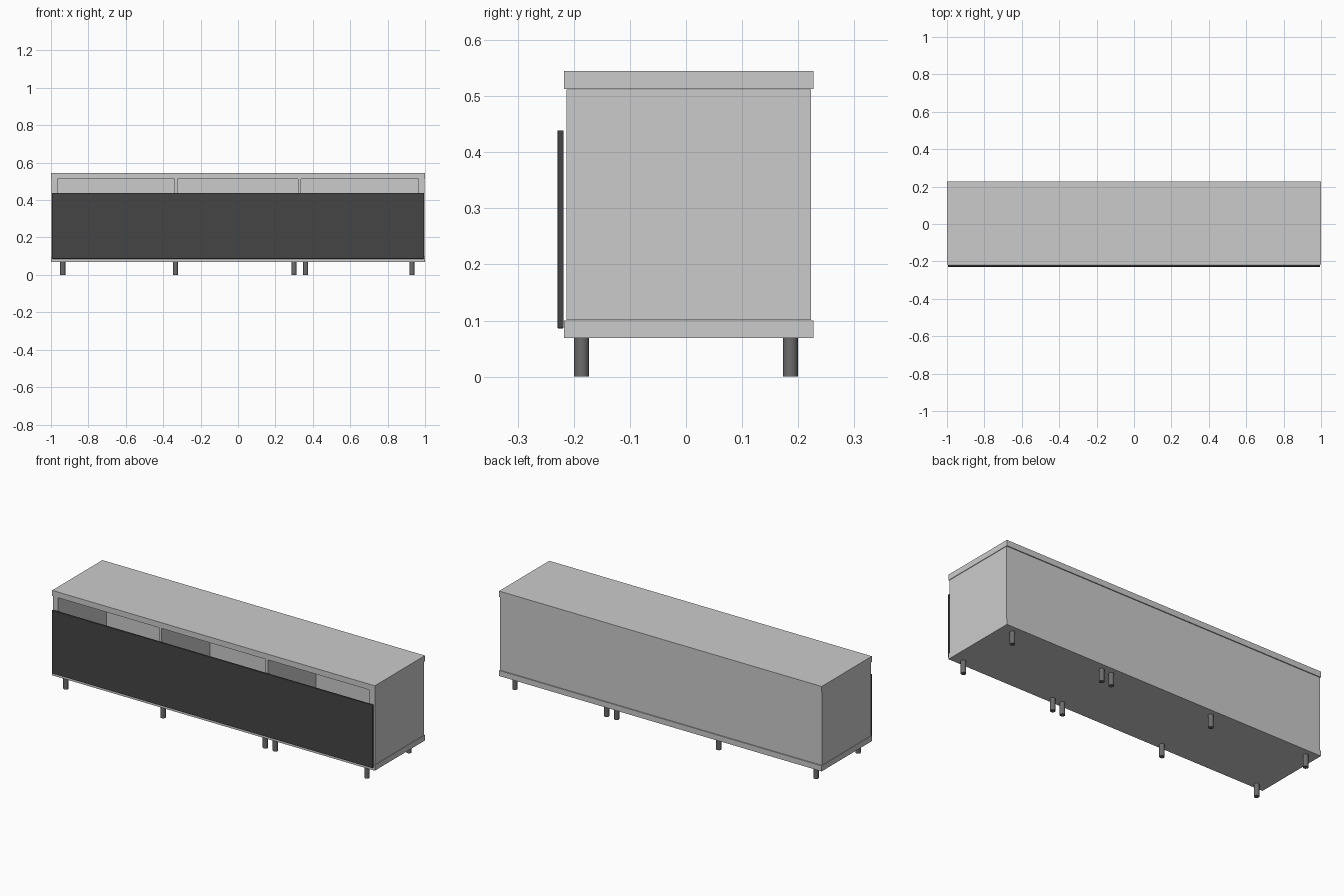
import bpy
import bmesh

if "Cube" in bpy.data.objects:
    bpy.data.objects.remove(bpy.data.objects["Cube"])


def material(name, shade):
    mat = bpy.data.materials.new(name)
    mat.diffuse_color = (shade, shade, shade, 1)
    mat.use_nodes = True
    mat.node_tree.nodes["Principled BSDF"].inputs["Base Color"].default_value = mat.diffuse_color
    return mat


def finish(name, bm, mat=None):
    mesh = bpy.data.meshes.new(name)
    bm.to_mesh(mesh)
    bm.free()
    obj = bpy.data.objects.new(name, mesh)
    bpy.context.collection.objects.link(obj)
    if mat:
        mesh.materials.append(mat)
    return obj


def box(name, x, y, z, mat=None):
    """Box from (min, max) ranges on each axis."""
    bm = bmesh.new()
    bmesh.ops.create_cube(bm, size=1)
    for v in bm.verts:
        v.co = [r[0] if c < 0 else r[1] for c, r in zip(v.co, (x, y, z))]
    return finish(name, bm, mat)


def leg(name, x, y, mat):
    bm = bmesh.new()
    bmesh.ops.create_cone(bm, cap_ends=True, segments=32,
                          radius1=0.0135, radius2=0.0135, depth=0.07)
    for f in bm.faces:
        f.smooth = len(f.verts) == 4
    for e in bm.edges:
        e.smooth = all(len(f.verts) == 4 for f in e.link_faces)
    obj = finish(name, bm, mat)
    obj.location = (x, y, 0.035)


dark = material("dark_front", 0.06)
metal = material("leg_metal", 0.15)

SLAB_Y = (-0.217, 0.227)
BODY_Y = (-0.213, 0.223)
BODY_Z = (0.101, 0.512)

# Top and bottom slabs
box("top_slab", (-1, 1), SLAB_Y, (0.513, 0.545))
box("bottom_slab", (-1, 1), SLAB_Y, (0.069, 0.1))

# Outer sides, inner dividers and back
for side, name in ((-1, "left"), (1, "right")):
    box(name + "_side", sorted((side * 0.998, side * 0.966)), BODY_Y, BODY_Z)
for i, x in enumerate((-0.332, 0.328)):
    box(f"divider_{i + 1}", (x - 0.008, x + 0.008), (-0.213, 0.213), BODY_Z)
box("back_panel", (-0.966, 0.966), (0.213, 0.223), BODY_Z)

# Dark front panel with softened edges
front = box("front_panel", (-0.994, 0.994), (-0.229, -0.218), (0.086, 0.439), dark)
bevel = front.modifiers.new("soft_edges", "BEVEL")
bevel.width = 0.0015
bevel.segments = 2

# Five pairs of round legs
for i, x in enumerate((-0.937, -0.334, 0.3, 0.362, 0.93)):
    leg(f"front_leg_{i + 1}", x, -0.186, metal)
    leg(f"back_leg_{i + 1}", x, 0.186, metal)
